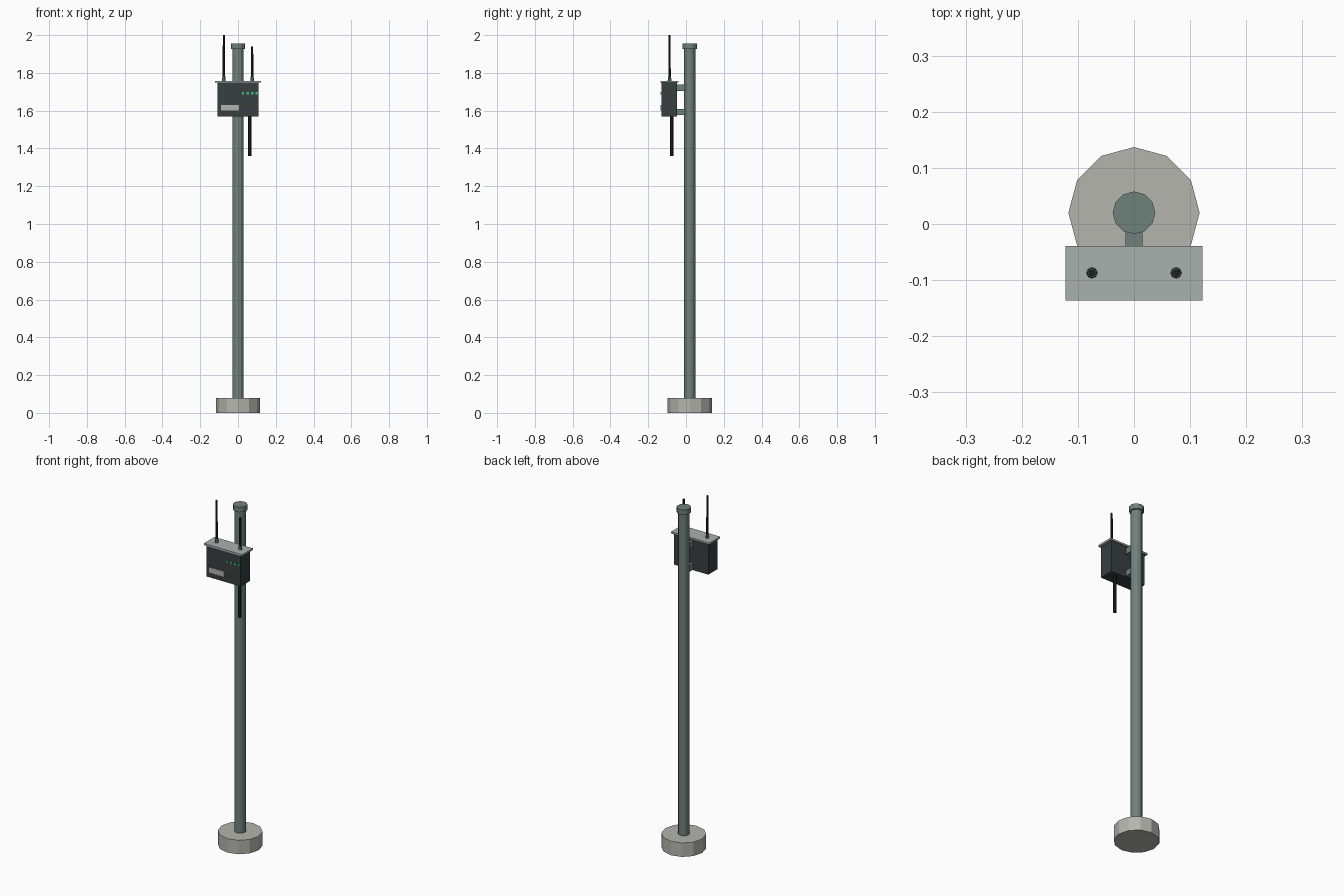
import bpy, math

if "Cube" in bpy.data.objects:
    bpy.data.objects.remove(bpy.data.objects["Cube"])

PY = 0.02      # pole axis y
AY = -0.087    # antenna axis y


def mat(name, rgb):
    m = bpy.data.materials.new(name)
    m.diffuse_color = (*rgb, 1)
    m.use_nodes = True
    m.node_tree.nodes["Principled BSDF"].inputs["Base Color"].default_value = m.diffuse_color
    return m


GREEN_STEEL = mat("painted_steel", (0.16, 0.22, 0.20))
CONCRETE = mat("concrete", (0.46, 0.46, 0.42))
CASE = mat("dark_case", (0.04, 0.05, 0.05))
LID = mat("lid_grey", (0.40, 0.44, 0.43))
BLACK = mat("black_rubber", (0.015, 0.018, 0.018))
LABEL = mat("label_grey", (0.45, 0.45, 0.43))
LED = mat("led_green", (0.05, 0.55, 0.22))


def box(name, x, y, z, material):
    bpy.ops.mesh.primitive_cube_add(
        size=1, location=[(a + b) / 2 for a, b in (x, y, z)])
    o = bpy.context.object
    o.name = name
    o.scale = [b - a for a, b in (x, y, z)]
    bpy.ops.object.transform_apply(location=False, rotation=False, scale=True)
    o.data.materials.append(material)
    return o


def rod(name, x, y, z0, z1, r0, r1, sides, material):
    bpy.ops.mesh.primitive_cone_add(
        vertices=sides, radius1=r0, radius2=r1, depth=z1 - z0,
        location=(x, y, (z0 + z1) / 2))
    o = bpy.context.object
    o.name = name
    o.data.materials.append(material)
    return o


# Footing, pole and cap
rod("footing", 0, PY, 0, 0.08, 0.117, 0.117, 12, CONCRETE)
rod("pole", 0, PY, 0.08, 1.93, 0.03, 0.03, 12, GREEN_STEEL)
rod("pole_cap", 0, PY, 1.927, 1.956, 0.038, 0.038, 12, GREEN_STEEL)

# Brackets from pole to case
for name, z in (("lower", 1.593), ("upper", 1.722)):
    box(name + "_bracket", (-0.015, 0.015), (-0.05, PY - 0.015),
        (z - 0.017, z + 0.017), GREEN_STEEL)

# Equipment case and overhanging lid
box("case", (-0.109, 0.109), (-0.131, -0.047), (1.57, 1.75), CASE)
box("case_lid", (-0.122, 0.122), (-0.136, -0.039), (1.748, 1.758), LID)

# Front label plate and status lights
box("label_plate", (-0.09, 0.005), (-0.136, -0.13), (1.6, 1.63), LABEL)
for i in range(4):
    x = 0.027 + i * 0.0243
    box(f"status_light_{i + 1}", (x - 0.006, x + 0.006), (-0.136, -0.13),
        (1.686, 1.698), LED)

# Antennas with collars
for name, x, top in (("left", -0.075, 2.0), ("right", 0.075, 1.94)):
    rod(name + "_antenna_collar", x, AY, 1.757, 1.78, 0.01, 0.008, 8, GREEN_STEEL)
    rod(name + "_antenna", x, AY, 1.77, top, 0.0065, 0.0055, 8, BLACK)

# Hanging cable
rod("cable", 0.063, -0.075, 1.36, 1.575, 0.009, 0.009, 8, BLACK)
